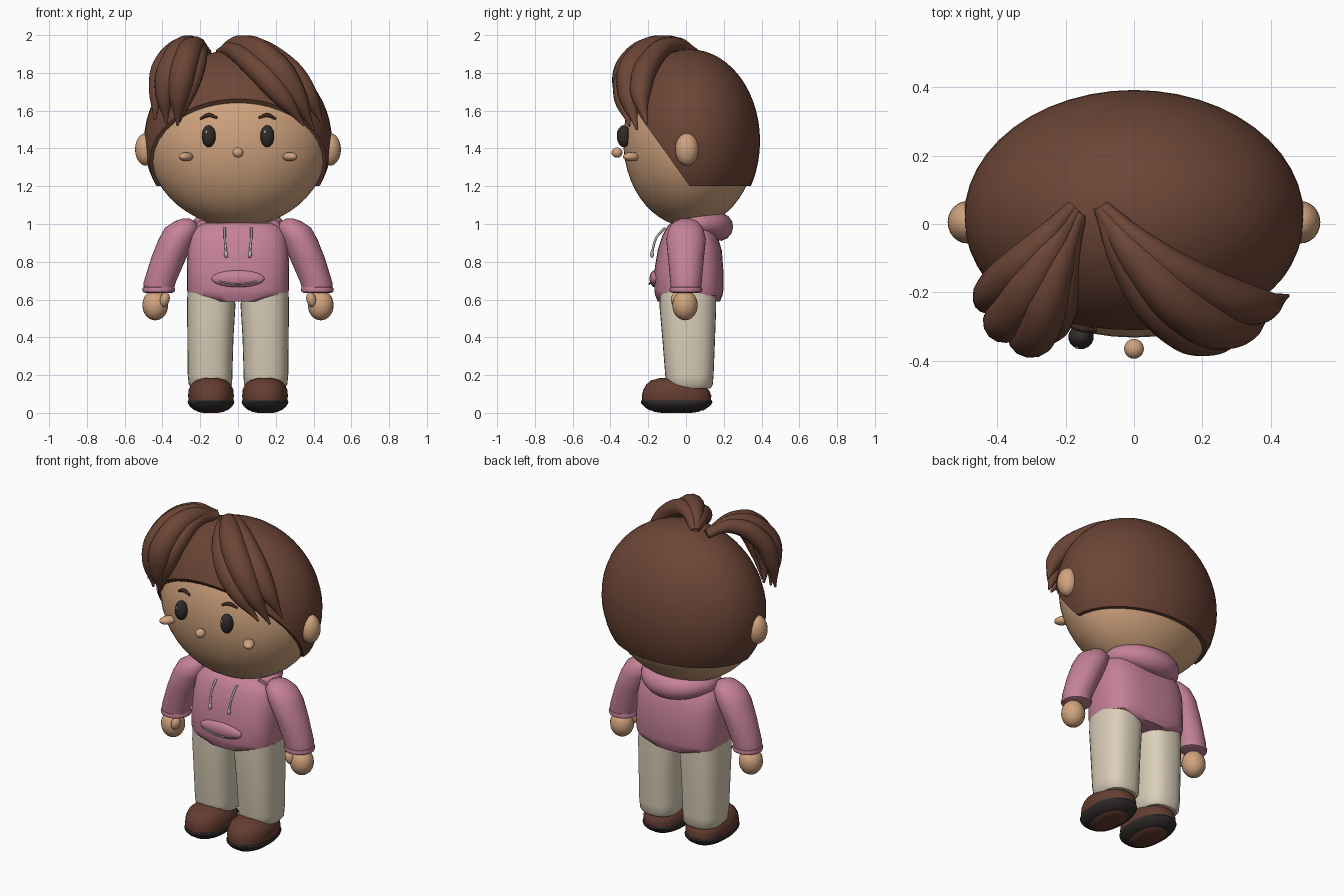
import bpy, bmesh, math
from mathutils import Vector

cube = bpy.data.objects.get("Cube")
if cube:
    bpy.data.objects.remove(cube, do_unlink=True)


def material(name, r, g, b):
    m = bpy.data.materials.new(name)
    m.use_nodes = True
    m.diffuse_color = (r, g, b, 1)
    m.node_tree.nodes["Principled BSDF"].inputs["Base Color"].default_value = (r, g, b, 1)
    return m


SKIN = material("skin", .64, .37, .21)
HAIR = material("brown_hair", .15, .06, .037)
BROW = material("dark_brown", .05, .022, .015)
PINK = material("pink_fabric", .56, .22, .31)
CREAM = material("cream_trousers", .70, .62, .48)
SHOE = material("brown_leather", .13, .047, .03)
SOLE = material("dark_sole", .03, .024, .024)
EYE = material("eye_black", .03, .025, .023)
GREY = material("light_grey", .5, .48, .45)


def finish(obj, name, mat, angle=45):
    obj.name = name
    if not obj.data.materials:
        obj.data.materials.append(mat)
    bpy.ops.object.select_all(action='DESELECT')
    obj.select_set(True)
    bpy.context.view_layer.objects.active = obj
    bpy.ops.object.shade_smooth_by_angle(angle=math.radians(angle))
    return obj


def from_bmesh(bm, name, mat):
    bmesh.ops.recalc_face_normals(bm, faces=bm.faces)
    me = bpy.data.meshes.new(name)
    bm.to_mesh(me)
    bm.free()
    obj = bpy.data.objects.new(name, me)
    bpy.context.collection.objects.link(obj)
    return finish(obj, name, mat)


def ball(name, mat, loc, size, rot=(0, 0, 0), seg=24):
    bpy.ops.mesh.primitive_uv_sphere_add(segments=seg, ring_count=seg // 2 + 2, location=loc, rotation=rot)
    obj = bpy.context.object
    obj.scale = size
    return finish(obj, name, mat)


def loft(name, mat, sections, power=2.0, seg=32):
    """Skin horizontal superellipse sections: (cx, cy, z, rx, ry)."""
    bm = bmesh.new()
    rings = []
    for cx, cy, z, rx, ry in sections:
        ring = []
        for i in range(seg):
            c, s = math.cos(math.tau * i / seg), math.sin(math.tau * i / seg)
            px = math.copysign(abs(c) ** (2 / power), c)
            py = math.copysign(abs(s) ** (2 / power), s)
            ring.append(bm.verts.new((cx + rx * px, cy + ry * py, z)))
        rings.append(ring)
    for a, b in zip(rings, rings[1:]):
        for i in range(seg):
            j = (i + 1) % seg
            bm.faces.new((a[i], a[j], b[j], b[i]))
    bm.faces.new(rings[0])
    bm.faces.new(rings[-1])
    return from_bmesh(bm, name, mat)


def tube(name, mat, points, sides=4):
    """Smooth tapered tube through points (x, y, z, radius)."""
    cu = bpy.data.curves.new(name, 'CURVE')
    cu.dimensions = '3D'
    cu.bevel_depth = 1
    cu.bevel_resolution = sides
    cu.use_fill_caps = True
    cu.resolution_u = 10
    sp = cu.splines.new('BEZIER')
    sp.radius_interpolation = 'CARDINAL'
    sp.bezier_points.add(len(points) - 1)
    for bp, (x, y, z, r) in zip(sp.bezier_points, points):
        bp.co = (x, y, z)
        bp.radius = r
        bp.handle_left_type = bp.handle_right_type = 'AUTO'
    cu.materials.append(mat)
    obj = bpy.data.objects.new(name, cu)
    bpy.context.collection.objects.link(obj)
    bpy.ops.object.select_all(action='DESELECT')
    obj.select_set(True)
    bpy.context.view_layer.objects.active = obj
    bpy.ops.object.convert(target='MESH')
    return finish(bpy.context.object, name, mat, 60)


# Head
ball("head", SKIN, (0, .02, 1.44), (.482, .352, .455), seg=48)

# Hair cap: an ellipsoid trimmed flat at the nape and slanted over the face
bm = bmesh.new()
bmesh.ops.create_uvsphere(bm, u_segments=48, v_segments=28, radius=1)
for v in bm.verts:
    v.co = Vector((v.co.x * .497, v.co.y * .372 + .02, v.co.z * .485 + 1.44))
for normal in ((0, 0, -1), (0, -1.4, -1)):
    bmesh.ops.bisect_plane(bm, geom=bm.verts[:] + bm.edges[:] + bm.faces[:],
                           plane_co=(0, .02, 1.2), plane_no=normal, clear_outer=True)
    bmesh.ops.holes_fill(bm, edges=[e for e in bm.edges if e.is_boundary], sides=0)
from_bmesh(bm, "hair_cap", HAIR)

# Swept fringe locks
right_locks = [
    [(-.18, .05, 1.91, .02), (-.27, -.05, 1.95, .04), (-.39, -.17, 1.85, .055), (-.43, -.22, 1.70, .042), (-.44, -.24, 1.55, .006)],
    [(-.17, .04, 1.91, .02), (-.26, -.1, 1.95, .05), (-.35, -.25, 1.85, .065), (-.385, -.29, 1.70, .055), (-.38, -.28, 1.53, .006)],
    [(-.16, .03, 1.91, .02), (-.23, -.13, 1.94, .055), (-.28, -.29, 1.85, .07), (-.31, -.325, 1.70, .06), (-.32, -.3, 1.52, .006)],
    [(-.16, .02, 1.91, .02), (-.2, -.12, 1.92, .04), (-.22, -.26, 1.84, .05), (-.26, -.31, 1.70, .04), (-.31, -.3, 1.54, .006)],
]
left_locks = [
    [(-.10, .05, 1.91, .02), (-.03, -.1, 1.92, .045), (.1, -.28, 1.82, .06), (.23, -.33, 1.68, .055), (.35, -.3, 1.52, .006)],
    [(-.10, .04, 1.91, .02), (.01, -.1, 1.945, .055), (.17, -.26, 1.86, .075), (.3, -.3, 1.69, .06), (.40, -.26, 1.5, .006)],
    [(-.09, .05, 1.91, .02), (.04, -.07, 1.95, .04), (.22, -.19, 1.86, .06), (.36, -.24, 1.70, .055), (.45, -.21, 1.53, .006)],
]
for side, locks in (("right", right_locks), ("left", left_locks)):
    for i, pts in enumerate(locks):
        tube(f"{side}_fringe_lock_{i + 1}", HAIR, pts, 5)

# Torso, hem and hood
loft("hoodie_body", PINK, [
    (0, .015, .59, .155, .165), (0, .015, .622, .262, .178), (0, .015, .65, .27, .183),
    (0, .015, .75, .27, .183), (0, .02, .86, .268, .17), (0, .02, .94, .255, .145),
    (0, .02, .985, .225, .12), (0, .02, 1.005, .19, .1)], 3)
tube("hood", PINK, [(-.19, -.04, .99, .03), (-.18, .08, 1.0, .055), (0, .175, .985, .075),
                    (.18, .08, 1.0, .055), (.19, -.04, .99, .03)], 5)
ball("front_pocket", PINK, (0, -.165, .71), (.14, .028, .045))
tube("pocket_seam", GREY, [(-.1, -.186, .695, .004), (0, -.195, .682, .004), (.1, -.186, .695, .004)], 2)
ball("nose", SKIN, (0, -.365, 1.378), (.029, .029, .027))

# Mirrored parts
for s, side in ((1, "left"), (-1, "right")):
    # Face
    ball(side + "_ear", SKIN, (s * .487, .005, 1.395), (.058, .062, .086))
    ball(side + "_eye", EYE, (s * .155, -.33, 1.465), (.037, .036, .058))
    ball(side + "_eye_glint", GREY, (s * .155 - .012, -.361, 1.487), (.006, .004, .009), seg=12)
    ball(side + "_cheek", SKIN, (s * .275, -.288, 1.356), (.032, .05, .024), (0, 0, s * .6))
    tube(side + "_eyebrow", BROW, [(s * .2, -.288, 1.556, .006), (s * .155, -.304, 1.576, .011),
                                   (s * .11, -.312, 1.562, .006)], 3)
    # Drawstring
    tube(side + "_drawstring", GREY, [(s * .07, -.11, .98, .006), (s * .07, -.155, .93, .006),
                                      (s * .063, -.18, .85, .006)], 2)
    ball(side + "_drawstring_tip", GREY, (s * .063, -.18, .84), (.011, .011, .02), seg=12)
    # Sleeve, cuff and hand
    loft(side + "_sleeve", PINK, [(s * x, 0, z, rx, ry) for x, z, rx, ry in (
        (.42, .645, .078, .078), (.415, .69, .085, .083), (.367, .82, .093, .095),
        (.325, .92, .095, .105), (.297, .98, .09, .09), (.28, 1.015, .055, .06), (.275, 1.028, .02, .025))])
    loft(side + "_cuff", PINK, [(s * .42, 0, z, r, r) for z, r in (
        (.635, .07), (.64, .083), (.652, .087), (.664, .083), (.67, .07))])
    ball(side + "_hand", SKIN, (s * .438, -.005, .57), (.068, .067, .08))
    ball(side + "_thumb", SKIN, (s * .388, -.05, .6), (.026, .03, .04), (0, s * -.25, 0))
    # Trouser leg
    loft(side + "_trouser_leg", CREAM, [(s * x, y, z, rx, ry) for x, y, z, rx, ry in (
        (.145, .02, .13, .1, .11), (.146, .02, .15, .115, .122), (.148, .018, .2, .118, .128),
        (.146, .014, .4, .122, .14), (.142, .01, .56, .128, .15), (.142, .01, .64, .126, .15))], 2.5)
    # Shoe
    loft(side + "_shoe_upper", SHOE, [(s * .143, y, z, rx, ry) for y, z, rx, ry in (
        (-.05, .06, .118, .182), (-.05, .09, .121, .184), (-.052, .12, .119, .175),
        (-.06, .15, .106, .15), (-.075, .172, .08, .11), (-.085, .184, .04, .055))], 2.2)
    loft(side + "_shoe_sole", SOLE, [(s * .143, -.05, z, rx, ry) for z, rx, ry in (
        (.012, .085, .14), (.03, .108, .168), (.048, .121, .186), (.058, .124, .19), (.067, .12, .185))], 2.2)
    loft(side + "_sole_tread", SHOE, [(s * .143, -.05, z, rx, ry) for z, rx, ry in (
        (0, .04, .08), (.006, .07, .12), (.015, .08, .133))], 2.2)
